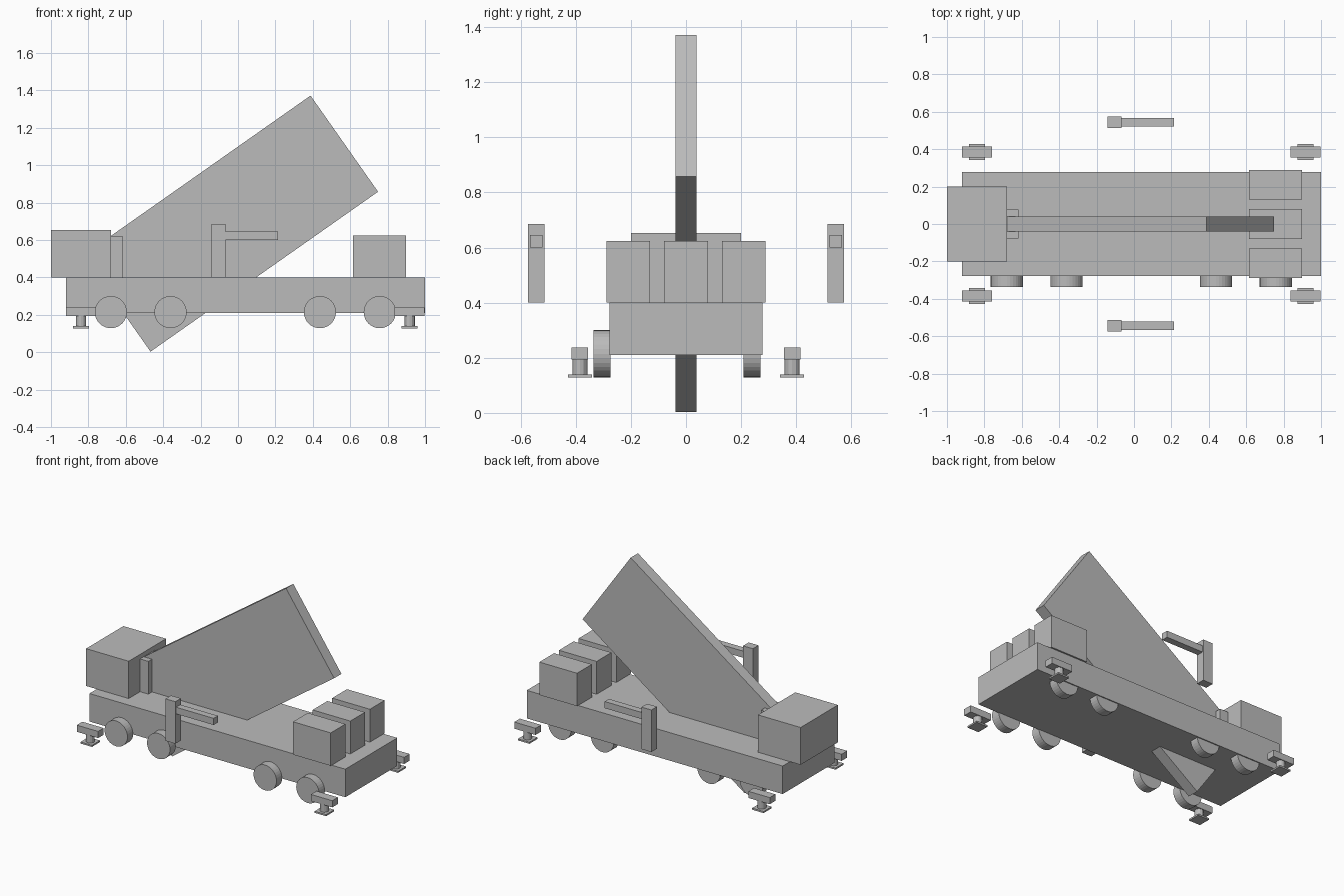
import bpy
import math
from mathutils import Matrix, Vector

cube = bpy.data.objects.get("Cube")
if cube:
    bpy.data.objects.remove(cube, do_unlink=True)

GREY = (0.5, 0.5, 0.5, 1.0)
grey = bpy.data.materials.new("plain grey")
grey.use_nodes = True
grey.diffuse_color = GREY
grey.node_tree.nodes["Principled BSDF"].inputs["Base Color"].default_value = GREY


def finish(name):
    obj = bpy.context.object
    obj.name = name
    obj.data.materials.append(grey)
    return obj


def box(name, x, y, z, tilt=0.0):
    """Box from (min, max) ranges, optionally tilted about its own y axis."""
    bpy.ops.mesh.primitive_cube_add(size=1)
    obj = finish(name)
    size = [r[1] - r[0] for r in (x, y, z)]
    centre = Vector([(r[0] + r[1]) / 2 for r in (x, y, z)])
    obj.data.transform(Matrix.Rotation(tilt, 4, 'Y') @ Matrix.Diagonal((*size, 1)))
    obj.location = centre
    return obj


def cylinder(name, radius, depth, centre, sides, along_y=False):
    bpy.ops.mesh.primitive_cylinder_add(vertices=sides, radius=radius, depth=depth)
    obj = finish(name)
    if along_y:
        obj.data.transform(Matrix.Rotation(math.pi / 2, 4, 'X'))
    obj.location = centre
    return obj


def around(c, half):
    return (c - half, c + half)


# Chassis, cab and the pivot block behind the cab
box("chassis", (-0.92, 1.0), (-0.278, 0.278), (0.21, 0.40))
box("cab", (-1.0, -0.68), (-0.20, 0.20), (0.40, 0.653))
box("pivot_block", (-0.68, -0.618), (-0.078, 0.078), (0.40, 0.622))

# Large raised slab passing through the chassis
box("raised_slab", around(-0.04, 0.7435), around(0, 0.039),
    around(0.6875, 0.314), tilt=-math.radians(35.1))

# Equipment boxes at the rear
for name, y in (("right", -0.21), ("middle", 0), ("left", 0.21)):
    box(name + "_equipment_box", (0.615, 0.898), around(y, 0.079), (0.40, 0.623))

# Wheels: the right row stands proud, the left row sits under the chassis
for side, y in (("right", -0.305), ("left", 0.24)):
    for i, x in enumerate((-0.68, -0.361, 0.438, 0.758)):
        cylinder(f"{side}_wheel_{i + 1}", 0.086, 0.062, (x, y, 0.2145), 32, True)

for side, s in (("right", -1), ("left", 1)):
    # Side post with a horizontal arm
    y = s * 0.544
    box(side + "_side_post", (-0.142, -0.068), around(y, 0.03), (0.40, 0.685))
    box(side + "_side_arm", (-0.068, 0.214), around(y, 0.023), (0.60, 0.645))
    # Stabilisers: beam, jack and foot pad
    y = s * 0.385
    for end, x in (("front", -0.839), ("rear", 0.918)):
        tag = f"{side}_{end}_stabiliser_"
        box(tag + "beam", around(x, 0.08), around(y, 0.03), (0.193, 0.238))
        cylinder(tag + "jack", 0.027, 0.058, (x, y, 0.165), 12)
        box(tag + "pad", around(x, 0.043), around(y, 0.043), (0.128, 0.139))
